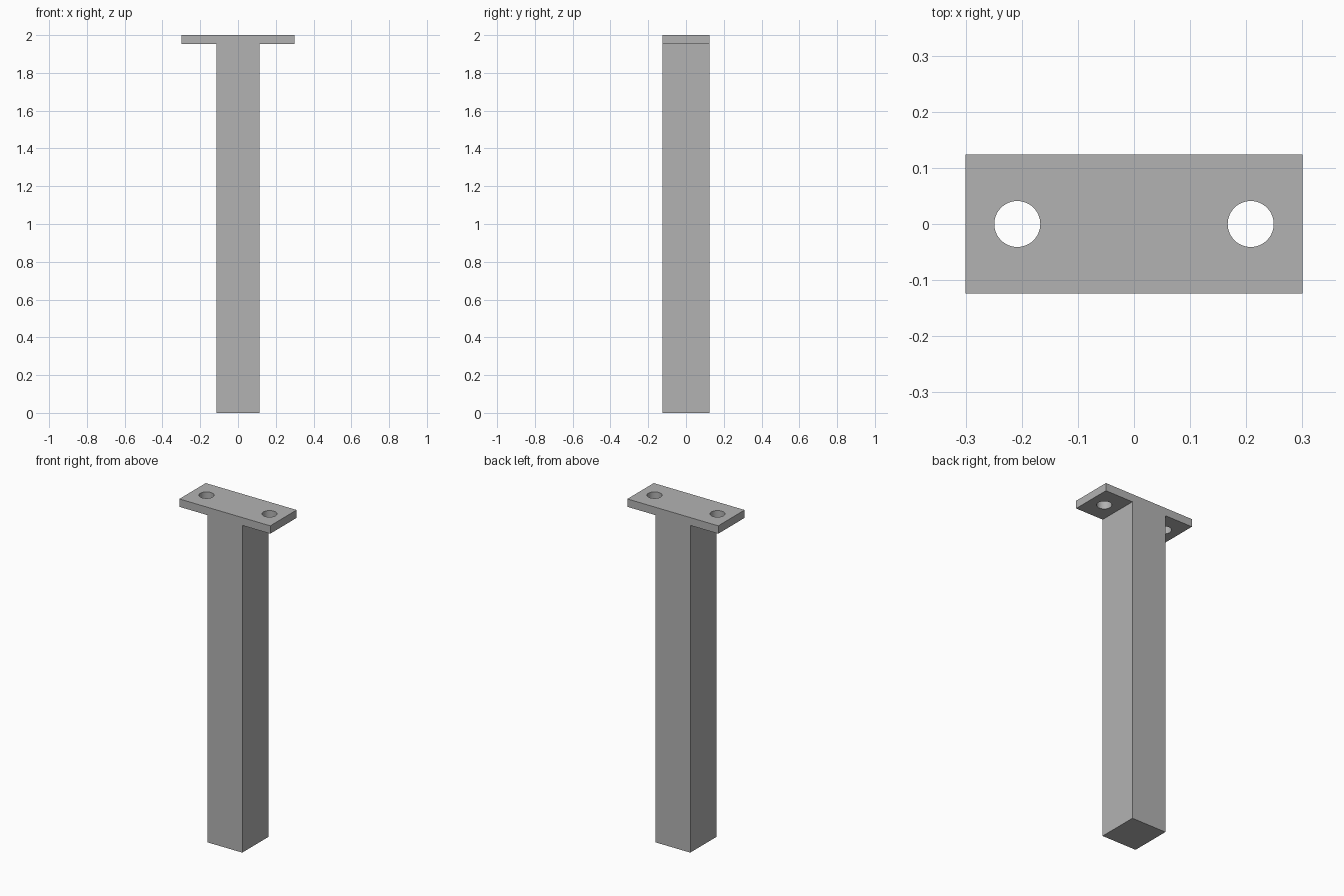
import bpy
import bmesh

cube = bpy.data.objects.get("Cube")
if cube:
    bpy.data.objects.remove(cube, do_unlink=True)

HALF_DEPTH = 0.124
PLATE_HALF, POST_HALF = 0.3, 0.115
TOP, PLATE_BOTTOM = 2.0, 1.953
HOLE_X, HOLE_RADIUS = 0.208, 0.041

grey = bpy.data.materials.new("plain grey")
grey.use_nodes = True
colour = (0.45, 0.45, 0.45, 1)
grey.diffuse_color = colour
grey.node_tree.nodes["Principled BSDF"].inputs["Base Color"].default_value = colour

# Post and mounting plate: one T profile, extruded front to back
right_half = [(POST_HALF, 0), (POST_HALF, PLATE_BOTTOM),
              (PLATE_HALF, PLATE_BOTTOM), (PLATE_HALF, TOP)]
profile = right_half + [(-x, z) for x, z in reversed(right_half)]

bm = bmesh.new()
face = bm.faces.new([bm.verts.new((x, -HALF_DEPTH, z)) for x, z in profile])
result = bmesh.ops.extrude_face_region(bm, geom=[face])
moved = [g for g in result["geom"] if isinstance(g, bmesh.types.BMVert)]
bmesh.ops.translate(bm, verts=moved, vec=(0, 2 * HALF_DEPTH, 0))
bmesh.ops.recalc_face_normals(bm, faces=bm.faces)
mesh = bpy.data.meshes.new("post_with_plate")
bm.to_mesh(mesh)
bm.free()
mesh.materials.append(grey)
post = bpy.data.objects.new("post_with_plate", mesh)
bpy.context.collection.objects.link(post)


# Screw holes through both plate wings
def drill(x):
    bpy.ops.mesh.primitive_cylinder_add(vertices=48, radius=HOLE_RADIUS, depth=0.2,
                                        location=(x, 0, TOP))
    cutter = bpy.context.object
    cutter.name = "hole_cutter"
    cutter.hide_render = True
    cutter.data.materials.append(grey)
    mod = post.modifiers.new("screw_hole", "BOOLEAN")
    mod.operation = "DIFFERENCE"
    mod.solver = "EXACT"
    mod.object = cutter
    bpy.ops.object.select_all(action="DESELECT")
    post.select_set(True)
    bpy.context.view_layer.objects.active = post
    bpy.ops.object.modifier_apply(modifier=mod.name)
    bpy.data.objects.remove(cutter, do_unlink=True)


for side in (-1, 1):
    drill(side * HOLE_X)

bpy.ops.object.shade_smooth_by_angle()
